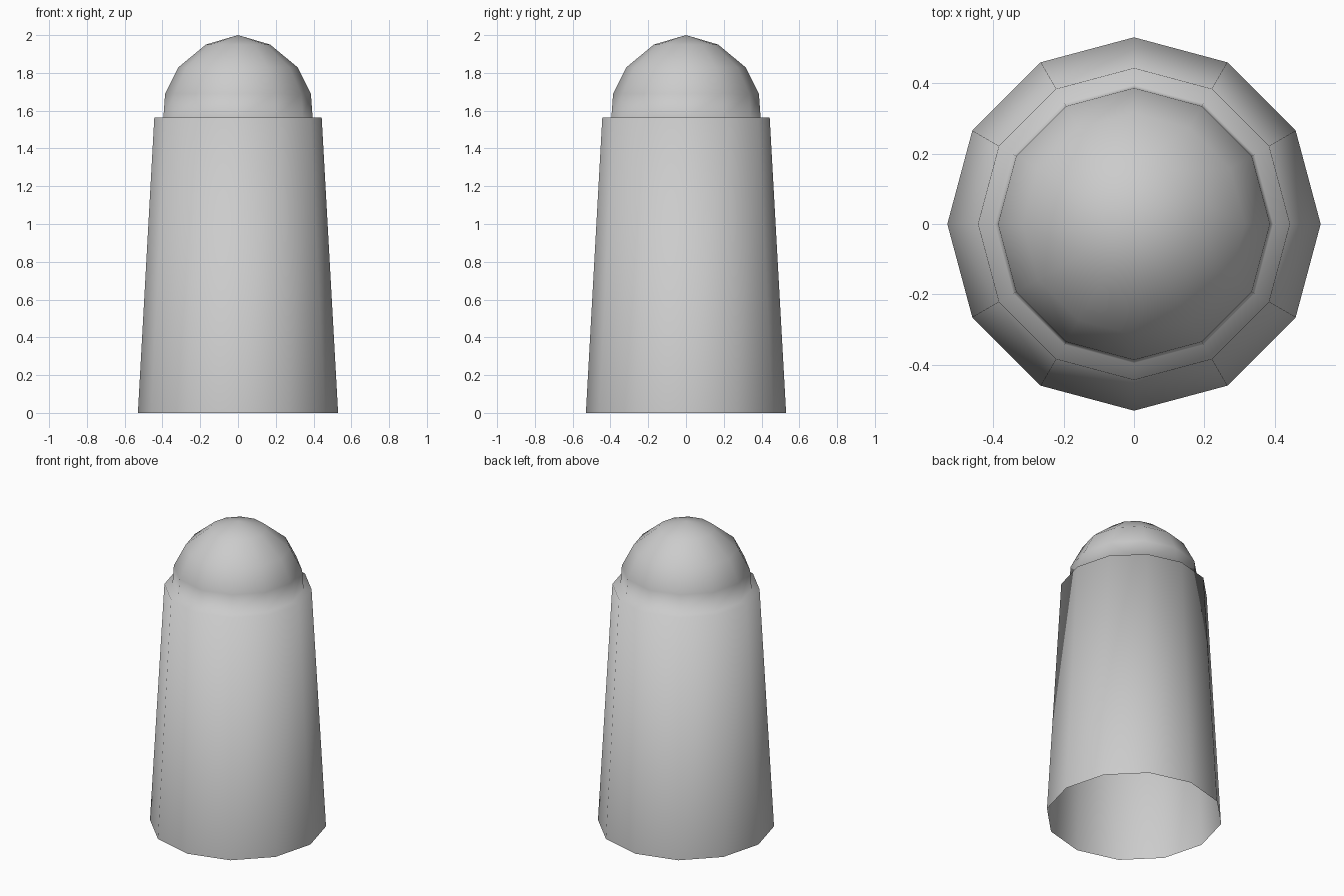
import bpy, bmesh, math

cube = bpy.data.objects.get("Cube")
if cube:
    bpy.data.objects.remove(cube, do_unlink=True)

SIDES = 12


def make_material(name, color):
    mat = bpy.data.materials.new(name)
    mat.use_nodes = True
    mat.diffuse_color = color
    bsdf = mat.node_tree.nodes["Principled BSDF"]
    bsdf.inputs["Base Color"].default_value = color
    bsdf.inputs["Roughness"].default_value = 0.7
    return mat


def lathe(name, profile, mat):
    """Turn a (radius, height) profile around z; a zero radius makes a pole."""
    bm = bmesh.new()
    rings = []
    for radius, z in profile:
        count = SIDES if radius > 0 else 1
        rings.append([bm.verts.new((radius * math.cos(math.tau * i / SIDES),
                                    radius * math.sin(math.tau * i / SIDES), z))
                      for i in range(count)])
    for low, high in zip(rings, rings[1:]):
        for i in range(SIDES):
            j = (i + 1) % SIDES
            if len(high) == 1:
                face = bm.faces.new((low[i], low[j], high[0]))
            else:
                face = bm.faces.new((low[i], low[j], high[j], high[i]))
            face.smooth = True
    mesh = bpy.data.meshes.new(name)
    bm.to_mesh(mesh)
    bm.free()
    mesh.materials.append(mat)
    obj = bpy.data.objects.new(name, mesh)
    bpy.context.collection.objects.link(obj)
    return obj


grey = make_material("light_grey", (0.6, 0.6, 0.6, 1))

# Tapered sleeve, open at the bottom, with a narrow ledge and a domed tip
sleeve = [(0.53, 0), (0.443, 1.565)]
dome = [(0.395, 1.565), (0.386, 1.69), (0.315, 1.83), (0.17, 1.95), (0, 2)]
lathe("domed_sleeve", sleeve + dome, grey)
